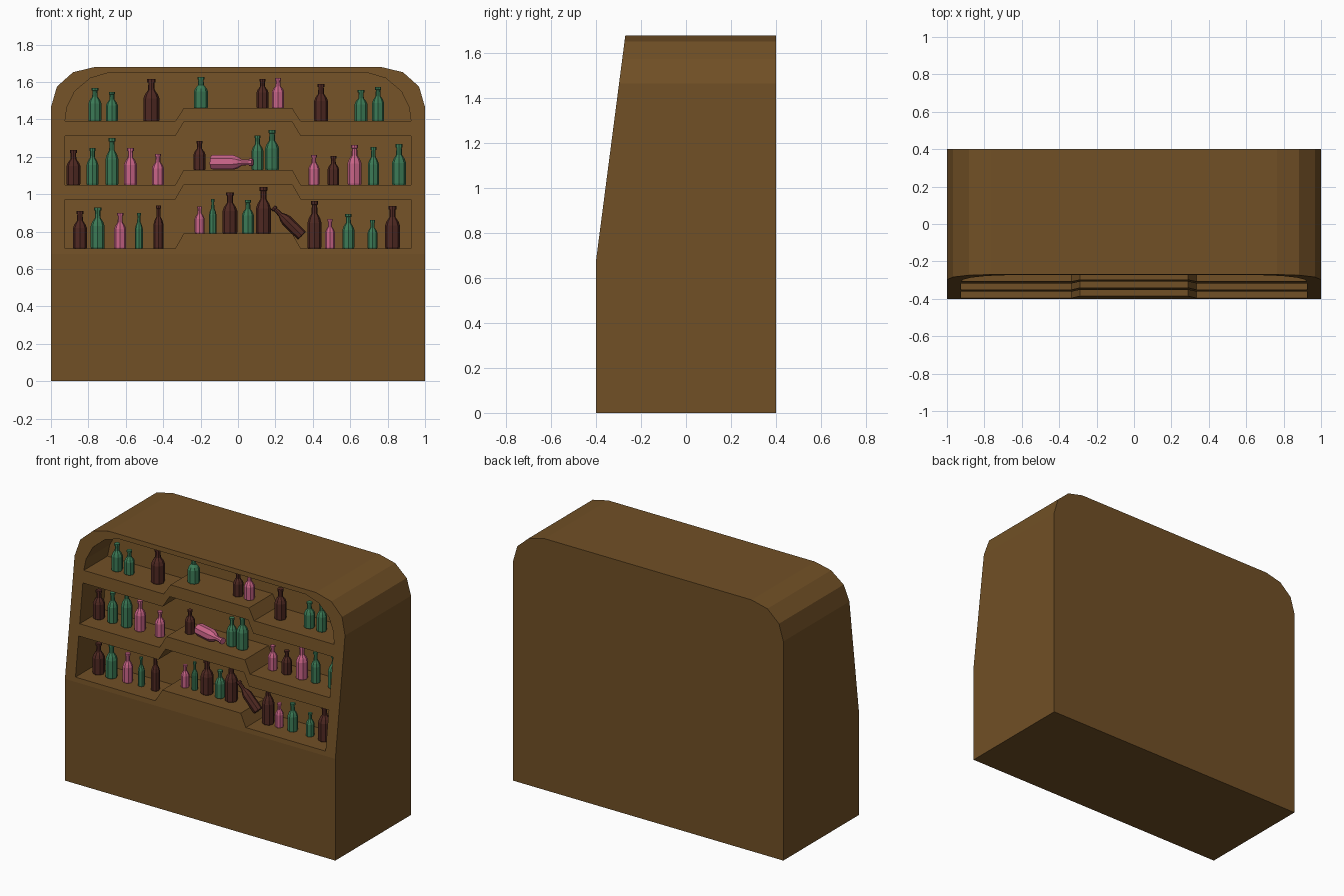
import bpy, bmesh, math
from mathutils import Vector

if "Cube" in bpy.data.objects:
    bpy.data.objects.remove(bpy.data.objects["Cube"])


def material(name, rgb):
    m = bpy.data.materials.new(name)
    m.diffuse_color = (*rgb, 1)
    m.use_nodes = True
    m.node_tree.nodes["Principled BSDF"].inputs["Base Color"].default_value = m.diffuse_color
    return m


WOOD = material("brown wood", (0.165, 0.08, 0.019))
MATS = {"g": material("green glass", (0.045, 0.2, 0.095)),
        "b": material("dark brown glass", (0.08, 0.022, 0.016)),
        "p": material("pink glass", (0.6, 0.13, 0.25))}
NAMES = {"g": "green_bottle", "b": "brown_bottle", "p": "pink_bottle"}

BEND, TOP, SLOPE = 0.68, 1.68, 0.13
NICHE_DEPTH = 0.25


def front_y(z):
    """y of the sloping front above the bend"""
    return -0.4 + SLOPE * (z - BEND)


def make_object(name, bm, mat):
    bmesh.ops.recalc_face_normals(bm, faces=bm.faces)
    me = bpy.data.meshes.new(name)
    bm.to_mesh(me)
    bm.free()
    me.materials.append(mat)
    ob = bpy.data.objects.new(name, me)
    bpy.context.collection.objects.link(ob)
    return ob


def mirrored(half):
    """Close a right-hand half outline with its mirror image"""
    return half + [(-x, z) for x, z in reversed(half)]


def prism(outline, y_front, y_back):
    """Front-view outline spanned between two y functions of z"""
    bm = bmesh.new()
    a = [bm.verts.new((x, y_front(z), z)) for x, z in outline]
    b = [bm.verts.new((x, y_back(z), z)) for x, z in outline]
    bm.faces.new(a)
    bm.faces.new(b)
    n = len(a)
    for i in range(n):
        j = (i + 1) % n
        bm.faces.new((a[i], a[j], b[j], b[i]))
    return bm


# Cabinet body: rounded-top block with the upper front sliced back
body_half = [(1, 0), (1, 1.465), (0.968, 1.575), (0.882, 1.652), (0.765, TOP)]
bm = prism(mirrored(body_half), lambda z: -0.4, lambda z: 0.4)
bmesh.ops.recalc_face_normals(bm, faces=bm.faces)
cut = bmesh.ops.bisect_plane(bm, geom=bm.verts[:] + bm.edges[:] + bm.faces[:],
                             plane_co=(0, -0.4, BEND), plane_no=(0, -1, SLOPE),
                             clear_outer=True)
bmesh.ops.holes_fill(bm, edges=[e for e in bm.edges if e.is_boundary], sides=0)
cabinet = make_object("cabinet", bm, WOOD)


# Shelf niches: stepped floor and ceiling, the top one with a rounded ceiling
def step(z_side, z_mid):
    return [(0.29, z_mid), (0.335, z_side), (0.925, z_side)]


niches = [step(0.71, 0.79) + step(0.972, 1.05)[::-1],
          step(1.05, 1.13) + step(1.31, 1.385)[::-1],
          step(1.39, 1.46) + [(0.915, 1.465), (0.873, 1.55), (0.79, 1.62), (0.69, 1.65)]]
for half in niches:
    cutter = make_object("niche_cutter",
                         prism(mirrored(half), lambda z: -0.7,
                               lambda z: front_y(z) + NICHE_DEPTH), WOOD)
    cutter.hide_render = True
    mod = cabinet.modifiers.new("niche", "BOOLEAN")
    mod.operation, mod.solver, mod.object = "DIFFERENCE", "EXACT", cutter
    bpy.context.view_layer.objects.active = cabinet
    bpy.ops.object.modifier_apply(modifier=mod.name)
    bpy.data.objects.remove(cutter, do_unlink=True)

# Bottles: eight-sided turned profile (radius share, height share)
PROFILE = [(0.93, 0), (1, 0.03), (1, 0.54), (0.8, 0.64), (0.42, 0.74),
           (0.38, 0.92), (0.52, 0.925), (0.52, 1)]


def bottle(kind, base, tip, width):
    base, tip = Vector(base), Vector(tip)
    turn = Vector((0, 0, 1)).rotation_difference(tip - base)
    length, sides = (tip - base).length, 8
    bm = bmesh.new()
    rings = []
    for r, h in PROFILE:
        ring = []
        for i in range(sides):
            a = 2 * math.pi * i / sides
            p = Vector((math.cos(a) * r * width / 2, math.sin(a) * r * width / 2, h * length))
            ring.append(bm.verts.new(base + turn @ p))
        rings.append(ring)
    for lo, hi in zip(rings, rings[1:]):
        for i in range(sides):
            j = (i + 1) % sides
            bm.faces.new((lo[i], lo[j], hi[j], hi[i]))
    bm.faces.new(rings[0])
    bm.faces.new(rings[-1])
    make_object(NAMES[kind], bm, MATS[kind])


# Standing bottles per shelf: (colour, x, top z, width)
rows = [
    (0.71, 0.79, -0.265, [
        ("b", -.845, .91, .075), ("g", -.75, .93, .075), ("p", -.63, .90, .064),
        ("g", -.53, .90, .043), ("b", -.425, .94, .055), ("p", -.205, .935, .053),
        ("g", -.135, .973, .04), ("b", -.043, 1.01, .08), ("g", .053, .968, .064),
        ("b", .136, 1.037, .08), ("b", .409, .963, .075), ("p", .492, .866, .053),
        ("g", .59, .893, .064), ("g", .719, .861, .053), ("b", .826, .936, .08)]),
    (1.05, 1.13, -0.213, [
        ("b", -.88, 1.235, .075), ("g", -.778, 1.246, .064), ("g", -.674, 1.30, .07),
        ("p", -.575, 1.246, .07), ("p", -.428, 1.214, .064), ("b", -.206, 1.283, .064),
        ("g", .104, 1.315, .064), ("g", .182, 1.342, .075), ("p", .406, 1.209, .06),
        ("b", .51, 1.203, .062), ("p", .623, 1.262, .075), ("g", .724, 1.251, .06),
        ("g", .861, 1.267, .075)]),
    (1.39, 1.46, -0.185, [
        ("g", -.765, 1.567, .07), ("g", -.674, 1.546, .064), ("b", -.463, 1.615, .086),
        ("g", -.198, 1.626, .075), ("b", .131, 1.615, .064), ("p", .214, 1.62, .066),
        ("b", .444, 1.588, .075), ("g", .658, 1.556, .07), ("g", .749, 1.572, .064)])]
for side_z, mid_z, y, items in rows:
    for kind, x, top, width in items:
        z = mid_z if abs(x) < 0.3 else side_z
        bottle(kind, (x, y, z), (x, y, top), width)

# One bottle lying on the middle shelf, one leaning on the lower step
bottle("p", (-.142, -.21, 1.17), (.078, -.27, 1.17), .08)
bottle("b", (.342, -.275, .778), (.187, -.265, .93), .062)
